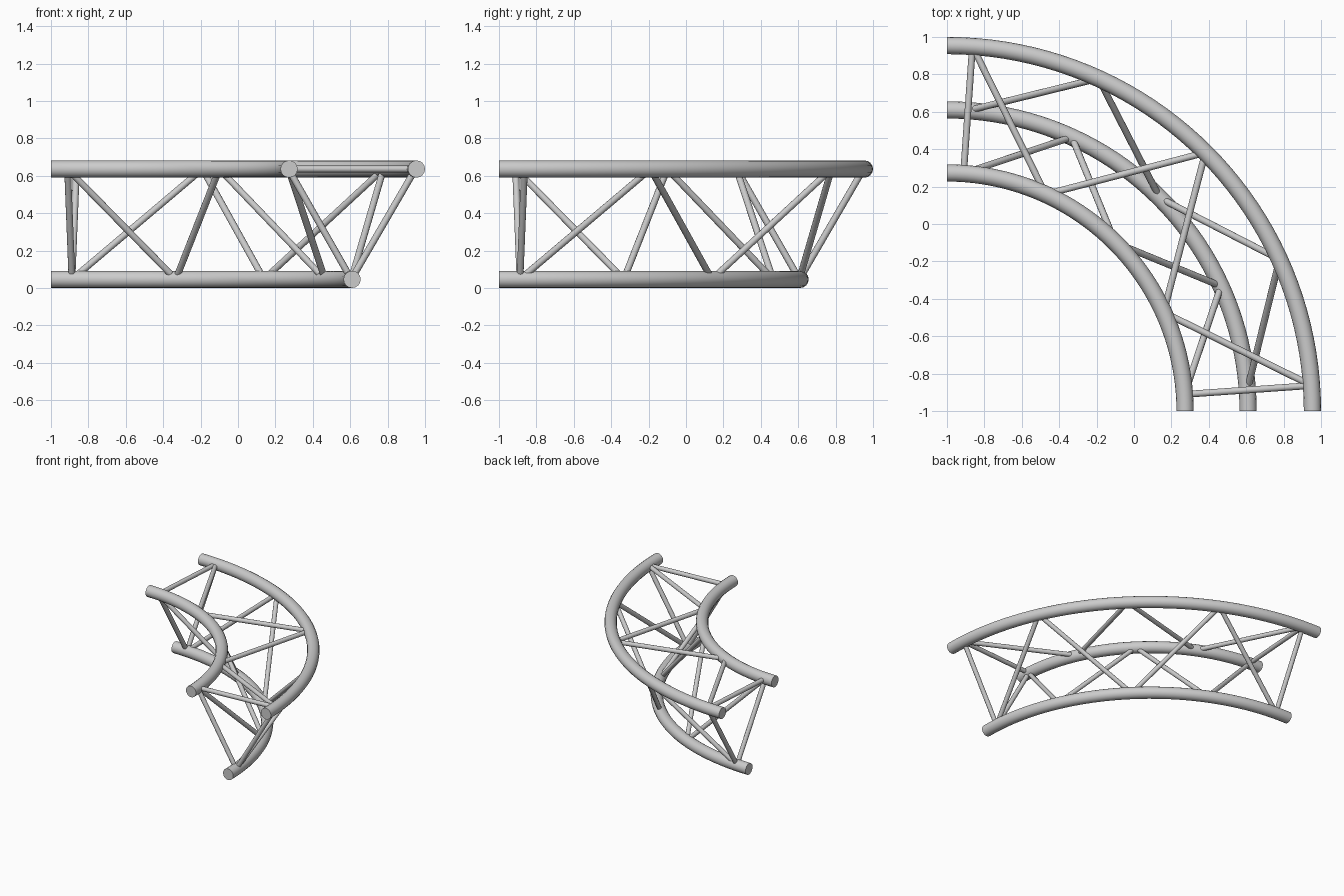
import bpy
import bmesh
from math import radians, sin, cos, pi
from mathutils import Vector, Matrix

cube = bpy.data.objects.get("Cube")
if cube:
    bpy.data.objects.remove(cube, do_unlink=True)

metal = bpy.data.materials.new("light grey metal")
metal.use_nodes = True
GREY = (0.6, 0.6, 0.6, 1)
metal.diffuse_color = GREY
metal.node_tree.nodes["Principled BSDF"].inputs["Base Color"].default_value = GREY

# Quarter-circle truss: the bend centre sits in one corner
CENTRE = Vector((-1, -1, 0))
TUBE, BRACE = 0.046, 0.018
LOW, HIGH = TUBE, 0.636
CHORDS = {
    "outer_chord": (1.954, HIGH),
    "inner_chord": (1.273, HIGH),
    "lower_chord": (1.61, LOW),
}
NODES = [4, 24.5, 45, 65.5, 86]


def point(chord, angle):
    """Point on a chord's centre line, angle measured from the +y end."""
    r, z = CHORDS[chord]
    a = radians(angle)
    return CENTRE + Vector((r * sin(a), r * cos(a), z))


def finish(name, bm):
    bmesh.ops.recalc_face_normals(bm, faces=bm.faces)
    mesh = bpy.data.meshes.new(name)
    bm.to_mesh(mesh)
    bm.free()
    mesh.materials.append(metal)
    obj = bpy.data.objects.new(name, mesh)
    bpy.context.collection.objects.link(obj)
    bpy.ops.object.select_all(action='DESELECT')
    obj.select_set(True)
    bpy.context.view_layer.objects.active = obj
    bpy.ops.object.shade_smooth_by_angle(angle=radians(40))


def chord_tube(name):
    """Sweep a round section through a quarter turn and cap both ends."""
    bm = bmesh.new()
    place = Matrix.Translation(point(name, 0)) @ Matrix.Rotation(pi / 2, 4, 'Y')
    ring = bmesh.ops.create_circle(bm, segments=16, radius=TUBE, matrix=place)
    bmesh.ops.spin(bm, geom=list(bm.edges), cent=CENTRE, axis=(0, 0, 1),
                   angle=-pi / 2, steps=40, use_duplicate=False)
    bmesh.ops.holes_fill(bm, edges=[e for e in bm.edges if e.is_boundary], sides=0)
    finish(name, bm)


def add_brace(bm, start, end):
    axis = end - start
    turn = axis.to_track_quat('Z', 'Y').to_matrix().to_4x4()
    bmesh.ops.create_cone(bm, cap_ends=True, segments=12, radius1=BRACE,
                          radius2=BRACE, depth=axis.length,
                          matrix=Matrix.Translation((start + end) / 2) @ turn)


def bracing(name, first, second):
    """Zigzag starting on the first chord, closed by a radial strut at each end."""
    bm = bmesh.new()
    pair = (first, second)
    path = [point(pair[i % 2], a) for i, a in enumerate(NODES)]
    for start, end in zip(path, path[1:]):
        add_brace(bm, start, end)
    for a in (NODES[0], NODES[-1]):
        add_brace(bm, point(first, a), point(second, a))
    finish(name, bm)


for chord in CHORDS:
    chord_tube(chord)

bracing("top_bracing", "outer_chord", "inner_chord")
bracing("outer_bracing", "lower_chord", "outer_chord")
bracing("inner_bracing", "inner_chord", "lower_chord")
